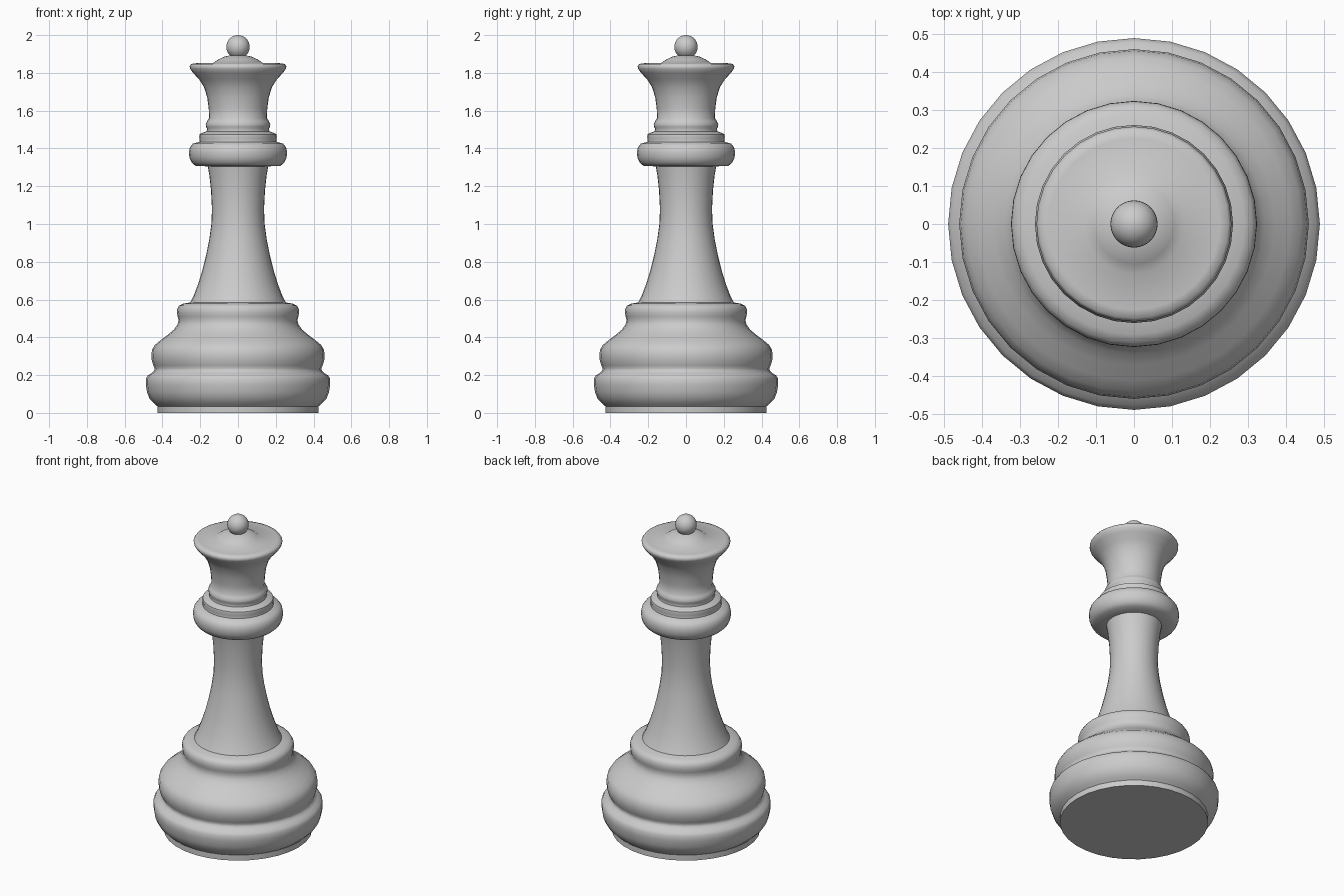
import bpy, bmesh, math

# One plain grey for the whole piece
grey = bpy.data.materials.new("plain_grey")
grey.diffuse_color = (0.6, 0.6, 0.6, 1)


def finish(ob, angle=50):
    ob.data.materials.append(grey)
    bpy.ops.object.select_all(action='DESELECT')
    ob.select_set(True)
    bpy.context.view_layer.objects.active = ob
    bpy.ops.object.shade_smooth_by_angle(angle=math.radians(angle))


def lathe(name, profile, sides=32):
    """Revolve (radius, height) points around z and close both ends."""
    bm = bmesh.new()
    rings = []
    for r, z in profile:
        rings.append([bm.verts.new((r * math.cos(math.tau * i / sides),
                                    r * math.sin(math.tau * i / sides), z))
                      for i in range(sides)])
    for a, b in zip(rings, rings[1:]):
        for i in range(sides):
            j = (i + 1) % sides
            bm.faces.new((a[i], a[j], b[j], b[i]))
    bm.faces.new(rings[0][::-1])
    bm.faces.new(rings[-1])
    me = bpy.data.meshes.new(name)
    bm.to_mesh(me)
    bm.free()
    ob = bpy.data.objects.new(name, me)
    bpy.context.collection.objects.link(ob)
    finish(ob)
    return ob


# Stepped base, stem, collar rings and flared crown in one turned profile
lathe("turned_body", [
    # foot and lower bulge
    (.427, 0), (.427, .035), (.445, .05), (.468, .075), (.482, .11), (.488, .15),
    (.488, .18), (.478, .198), (.458, .21), (.445, .222), (.441, .235),
    # upper bulge and shoulder
    (.448, .25), (.457, .28), (.459, .305), (.455, .335), (.44, .36), (.41, .385),
    (.37, .415), (.34, .44), (.322, .465), (.314, .49),
    # shoulder ring
    (.32, .51), (.323, .53), (.322, .55), (.312, .568), (.29, .578), (.252, .585),
    # stem
    (.235, .62), (.212, .68), (.19, .75), (.17, .83), (.152, .92), (.141, 1.0),
    (.138, 1.08), (.143, 1.18), (.152, 1.26), (.16, 1.305),
    # collar
    (.225, 1.308), (.245, 1.325), (.257, 1.35), (.26, 1.38), (.255, 1.405),
    (.24, 1.425), (.205, 1.435), (.203, 1.45), (.206, 1.46), (.203, 1.475),
    (.19, 1.482), (.166, 1.49), (.164, 1.505), (.17, 1.515), (.171, 1.53),
    (.163, 1.545), (.153, 1.56),
    # crown
    (.155, 1.61), (.163, 1.67), (.18, 1.725), (.205, 1.765), (.238, 1.8),
    (.254, 1.822), (.256, 1.835), (.248, 1.847), (.225, 1.851), (.13, 1.853),
    (.105, 1.871), (.07, 1.887), (.03, 1.895)])

# Ball on top
bpy.ops.mesh.primitive_uv_sphere_add(segments=32, ring_count=16, radius=.062,
                                     location=(0, 0, 1.938))
ball = bpy.context.object
ball.name = "top_ball"
finish(ball)
